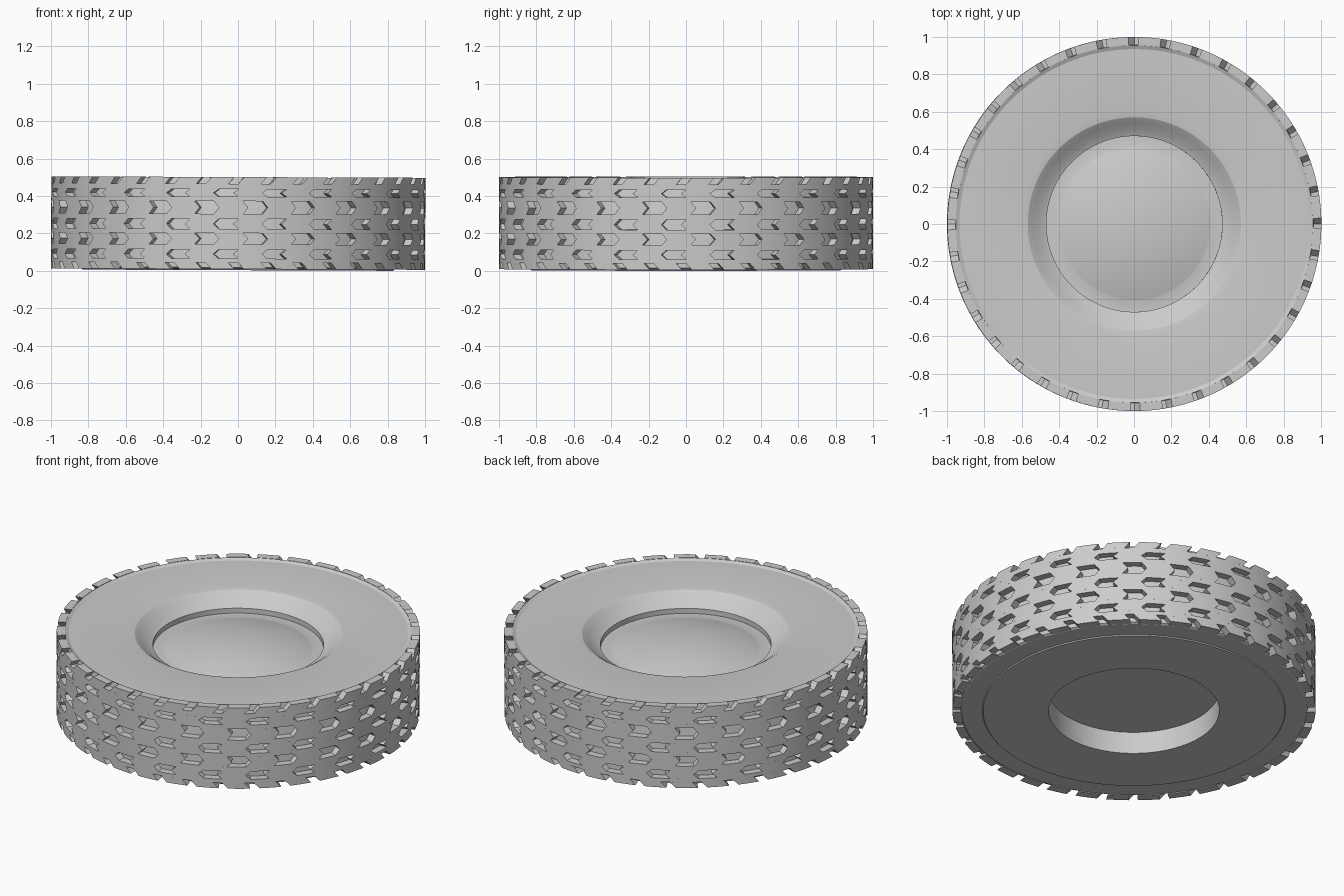
import bpy, bmesh, math

cube = bpy.data.objects.get("Cube")
if cube:
    bpy.data.objects.remove(cube, do_unlink=True)

SEG = 144        # segments around the wheel
FLOOR = 0.957    # radius at the bottom of the tread pockets
TILT = 0.004     # the wheel lies very slightly tilted

grey = bpy.data.materials.new("tyre_grey")
grey.use_nodes = True
colour = (0.6, 0.6, 0.6, 1)
grey.diffuse_color = colour
grey.node_tree.nodes["Principled BSDF"].inputs["Base Color"].default_value = colour


def finish(bm, name):
    bmesh.ops.recalc_face_normals(bm, faces=bm.faces)
    mesh = bpy.data.meshes.new(name)
    bm.to_mesh(mesh)
    bm.free()
    mesh.materials.append(grey)
    obj = bpy.data.objects.new(name, mesh)
    bpy.context.collection.objects.link(obj)
    obj.rotation_euler.y = TILT
    obj.location.z = 0.003
    bpy.ops.object.select_all(action='DESELECT')
    obj.select_set(True)
    bpy.context.view_layer.objects.active = obj
    bpy.ops.object.shade_smooth_by_angle(angle=math.radians(22))
    return obj


def lathe(name, profile, closed=False):
    """Spin a list of (radius, z) points round the z axis."""
    bm = bmesh.new()
    verts = [bm.verts.new((r, 0, z)) for r, z in profile]
    pairs = list(zip(verts, verts[1:]))
    if closed:
        pairs.append((verts[-1], verts[0]))
    edges = [bm.edges.new(p) for p in pairs]
    bmesh.ops.spin(bm, geom=verts + edges, cent=(0, 0, 0), axis=(0, 0, 1),
                   angle=math.tau, steps=SEG, use_merge=True)
    bmesh.ops.remove_doubles(bm, verts=bm.verts, dist=0.00005)
    return finish(bm, name)


def tread_row(name, count, length, levels, inner=0.95, phase=0):
    """Ring of curved blocks; levels are (z, angular shift in degrees)."""
    bm = bmesh.new()
    steps = 4
    for i in range(count):
        start = 360 * (i + phase) / count
        grid = []
        for radius in (inner, 1.0):
            layer = []
            for z, shift in levels:
                angles = [math.radians(start + shift + length * k / steps)
                          for k in range(steps + 1)]
                layer.append([bm.verts.new((radius * math.cos(a), radius * math.sin(a), z))
                              for a in angles])
            grid.append(layer)
        back, front = grid
        last = len(levels) - 1
        for layer in grid:
            for j in range(last):
                for k in range(steps):
                    bm.faces.new((layer[j][k], layer[j][k + 1],
                                  layer[j + 1][k + 1], layer[j + 1][k]))
        for j in (0, last):
            for k in range(steps):
                bm.faces.new((back[j][k], back[j][k + 1], front[j][k + 1], front[j][k]))
        for k in (0, steps):
            for j in range(last):
                bm.faces.new((back[j][k], back[j + 1][k], front[j + 1][k], front[j][k]))
    return finish(bm, name)


# Wheel body: domed hub, sloped recess, sidewalls and tread floor
dome = [(0.41 * math.sin(t * math.pi / 16), 0.385 + 0.06 * math.cos(t * math.pi / 16))
        for t in range(9)]
dome = [(r, 0.385 + 0.06 * (1 - (r / 0.41) ** 2)) for r, z in dome]
recess = [(0.47, 0.385), (0.47, 0.415), (0.50, 0.428), (0.54, 0.462), (0.57, 0.482), (0.60, 0.487)]
sidewall = [(0.935, 0.487), (0.955, 0.496), (FLOOR, 0.49), (FLOOR, 0.015), (0.945, 0.008)]
underside = [(0.835, 0.006), (0.83, 0), (0.47, 0), (0.47, 0.133), (0, 0.133)]
lathe("wheel_body", dome + recess + sidewall + underside)

# Chevron rows, pointing opposite ways in turn: (centre height, half height)
rows = [(0.086, 0.024), (0.168, 0.03), (0.247, 0.027), (0.335, 0.034), (0.413, 0.02)]
for n, (z, half) in enumerate(rows):
    point = 1.6 if n % 2 else -1.6
    tread_row(f"tread_row_{n + 1}", 24, 9, [(z - half, 0), (z, point), (z + half, 0)],
              phase=0.5 * (n % 2))

# Plain ribs between the rows
bottoms = [0.04] + [z + half for z, half in rows]
tops = [z - half for z, half in rows] + [0.462]
for n, (low, high) in enumerate(zip(bottoms, tops)):
    lathe(f"tread_rib_{n + 1}", [(0.95, low), (1.0, low), (1.0, high), (0.95, high)], closed=True)

# Slanted shoulder blocks on both edges
tread_row("upper_shoulder", 36, 7, [(0.462, 0), (0.498, 1.8)], inner=0.955)
tread_row("lower_shoulder", 36, 7, [(0.006, 1.8), (0.04, 0)], inner=0.95)
